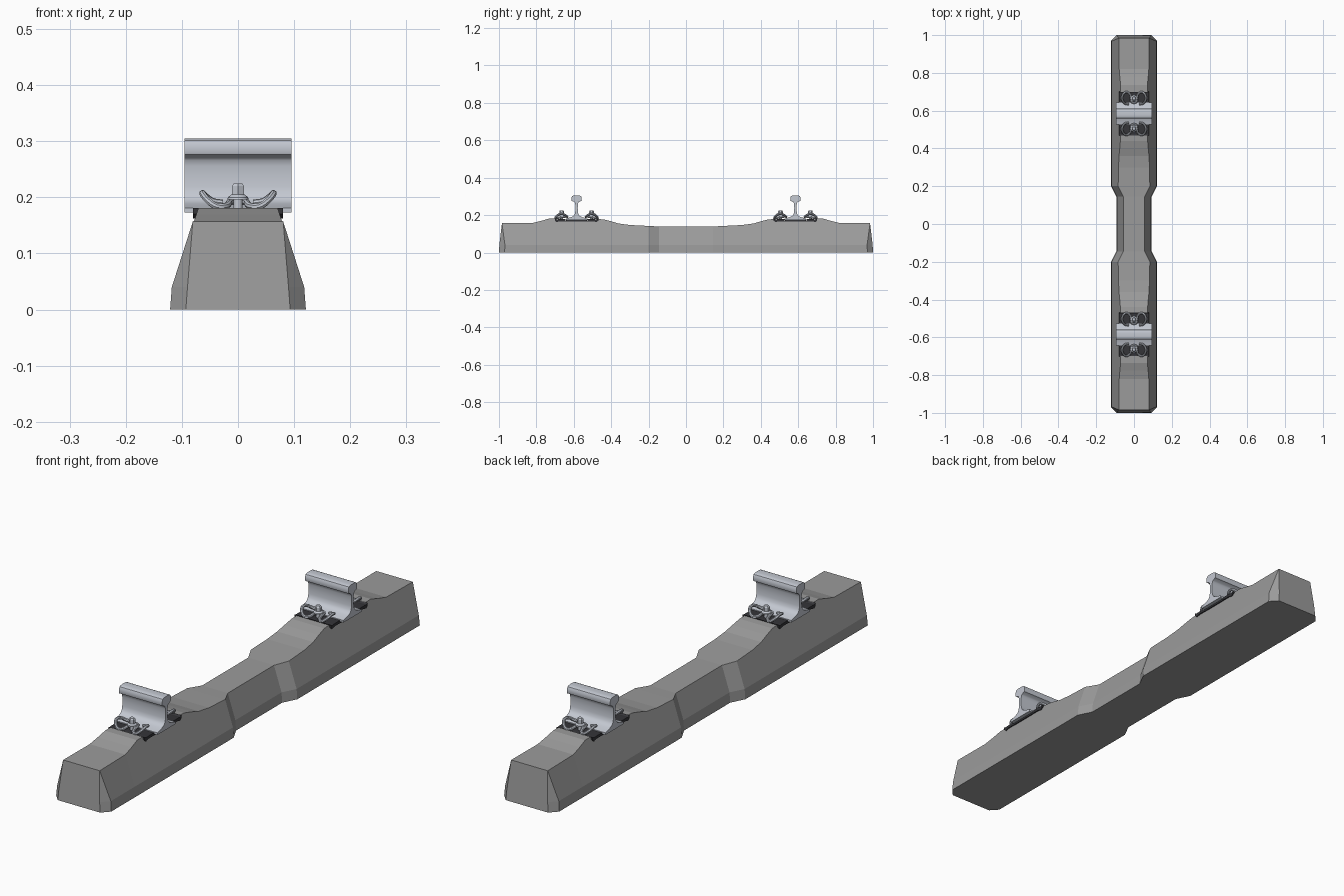
import bpy, bmesh, math
from mathutils import Matrix

cube = bpy.data.objects.get("Cube")
if cube:
    bpy.data.objects.remove(cube, do_unlink=True)


def material(name, rgb):
    m = bpy.data.materials.new(name)
    m.use_nodes = True
    m.diffuse_color = (*rgb, 1)
    m.node_tree.nodes["Principled BSDF"].inputs["Base Color"].default_value = (*rgb, 1)
    return m


CONCRETE = material("concrete grey", (0.33, 0.33, 0.33))
STEEL = material("light steel", (0.55, 0.58, 0.64))
DARK = material("dark plastic", (0.035, 0.035, 0.04))


def finish(bm, name, mat, smooth=False):
    bmesh.ops.recalc_face_normals(bm, faces=bm.faces)
    me = bpy.data.meshes.new(name)
    bm.to_mesh(me)
    bm.free()
    me.materials.append(mat)
    ob = bpy.data.objects.new(name, me)
    bpy.context.collection.objects.link(ob)
    if smooth:
        smooth_object(ob)
    return ob


def smooth_object(ob):
    bpy.ops.object.select_all(action="DESELECT")
    ob.select_set(True)
    bpy.context.view_layer.objects.active = ob
    bpy.ops.object.shade_smooth_by_angle(angle=math.radians(35))


def loft(sections, name, mat, smooth=False):
    """Skin a list of matching closed rings and cap both ends."""
    bm = bmesh.new()
    rings = [[bm.verts.new(p) for p in s] for s in sections]
    n = len(rings[0])
    for a, b in zip(rings, rings[1:]):
        for i in range(n):
            j = (i + 1) % n
            bm.faces.new((a[i], a[j], b[j], b[i]))
    bm.faces.new(rings[0])
    bm.faces.new(rings[-1])
    return finish(bm, name, mat, smooth)


def box(name, mat, lo, hi):
    x0, y0, z0 = lo
    x1, y1, z1 = hi
    ring = [(y0, z0), (y1, z0), (y1, z1), (y0, z1)]
    return loft([[(x, y, z) for y, z in ring] for x in (x0, x1)], name, mat)


# Sleeper: sections along y, each with a short plinth and sloping sides
def sleeper_section(y, base, top):
    half = base - 0.003 - 0.336 * (top - 0.04)
    right = [(base, y, 0), (base - 0.003, y, 0.04), (half, y, top)]
    return right + [(-px, py, pz) for px, py, pz in reversed(right)]


stations = [(0.145, 0.093, 0.139), (0.2, 0.121, 0.142), (0.3, 0.121, 0.147),
            (0.36, 0.121, 0.155), (0.4, 0.121, 0.167), (0.44, 0.121, 0.177),
            (0.47, 0.121, 0.179), (0.48, 0.121, 0.163), (0.5, 0.121, 0.168),
            (0.67, 0.121, 0.168), (0.69, 0.121, 0.163), (0.7, 0.121, 0.181),
            (0.735, 0.121, 0.181), (0.775, 0.121, 0.169), (0.82, 0.121, 0.158)]
half_body = [sleeper_section(*s) for s in stations]


# Chamfered and raked end: two rings that meet at the top corners
def end_ring(corner_y, corner_x, mid_x):
    right = [(corner_x, corner_y, 0), (mid_x, corner_y - 0.002, 0.04),
             (0.0805, 0.984, 0.157)]
    return right + [(-px, py, pz) for px, py, pz in reversed(right)]


half_body += [end_ring(0.97, 0.121, 0.118), end_ring(1.0, 0.093, 0.09)]
other_half = [[(x, -y, z) for x, y, z in s] for s in reversed(half_body)]
loft(other_half + half_body, "sleeper", CONCRETE)

# Rail cross-section: half width and height in millimetres
RAIL = [(75, 0), (75, 11), (60, 15), (38, 21), (22, 29), (13, 41), (9, 60),
        (8, 85), (9, 108), (12, 121), (17, 127), (34, 134), (36, 138),
        (35, 158), (31, 167), (22, 171), (10, 172)]
MM = 0.000769
SEAT_Y, FOOT_Z, BOLT = 0.585, 0.173, 0.08


def make_rail(cy, tag):
    ring = RAIL + [(-w, h) for w, h in reversed(RAIL)]
    loft([[(x, cy + w * MM, FOOT_Z + h * MM) for w, h in ring]
          for x in (-0.095, 0.095)], "rail_" + tag, STEEL, True)


def cylinder(bm, sides, r0, r1, z0, z1):
    bmesh.ops.create_cone(bm, cap_ends=True, segments=sides, radius1=r0, radius2=r1,
                          depth=z1 - z0, matrix=Matrix.Translation((0, 0, (z0 + z1) / 2)))


def make_bolt(y, tag):
    bm = bmesh.new()
    cylinder(bm, 16, 0.008, 0.008, 0.165, 0.198)
    cylinder(bm, 20, 0.019, 0.018, 0.196, 0.200)
    cylinder(bm, 20, 0.018, 0.012, 0.200, 0.205)
    cylinder(bm, 6, 0.0125, 0.0125, 0.205, 0.220)
    cylinder(bm, 6, 0.0125, 0.009, 0.220, 0.225)
    bmesh.ops.translate(bm, verts=bm.verts, vec=(0, y, 0))
    finish(bm, "screw_" + tag, STEEL, True)


# Spring clamp: half path of x, distance out from the bolt, height
CLAMP = [(0.009, -0.021, 0.192), (0.015, -0.012, 0.191), (0.017, 0.008, 0.188),
         (0.024, 0.026, 0.184), (0.038, 0.033, 0.184), (0.054, 0.026, 0.195),
         (0.063, 0.006, 0.207), (0.058, -0.016, 0.202), (0.045, -0.028, 0.193),
         (0.028, -0.031, 0.19)]


def make_clamp(y, out, tag):
    path = [(-x, v, z) for x, v, z in reversed(CLAMP)] + CLAMP
    cu = bpy.data.curves.new("spring_clamp_" + tag, "CURVE")
    cu.dimensions = "3D"
    cu.bevel_depth = 0.006
    cu.bevel_resolution = 2
    cu.use_fill_caps = True
    sp = cu.splines.new("BEZIER")
    sp.bezier_points.add(len(path) - 1)
    sp.resolution_u = 4
    for bp, (x, v, z) in zip(sp.bezier_points, path):
        bp.co = (x, y + out * v, z)
        bp.handle_left_type = bp.handle_right_type = "AUTO"
    cu.materials.append(STEEL)
    ob = bpy.data.objects.new("spring_clamp_" + tag, cu)
    bpy.context.collection.objects.link(ob)
    bpy.ops.object.select_all(action="DESELECT")
    ob.select_set(True)
    bpy.context.view_layer.objects.active = ob
    bpy.ops.object.convert(target="MESH")
    smooth_object(bpy.context.view_layer.objects.active)


# Guide plate: wedge between rail foot and sleeper shoulder
def make_guide_plate(cy, out, tag):
    ring = [(0.058, 0.167), (0.09, 0.167), (0.107, 0.162), (0.116, 0.170),
            (0.116, 0.181), (0.108, 0.177), (0.098, 0.178), (0.058, 0.178)]
    loft([[(x, cy + out * v, z) for v, z in ring] for x in (-0.08, 0.08)],
         "guide_plate_" + tag, DARK)


# Both rail seats with their fastenings
for side, tag in ((1, "back"), (-1, "front")):
    cy = side * SEAT_Y
    make_rail(cy, tag)
    box("rail_pad_" + tag, DARK, (-0.08, cy - 0.057, 0.166), (0.08, cy + 0.057, FOOT_Z))
    for out, edge in ((side, "outer"), (-side, "inner")):
        label = tag + "_" + edge
        make_guide_plate(cy, out, label)
        make_bolt(cy + out * BOLT, label)
        make_clamp(cy + out * BOLT, out, label)
